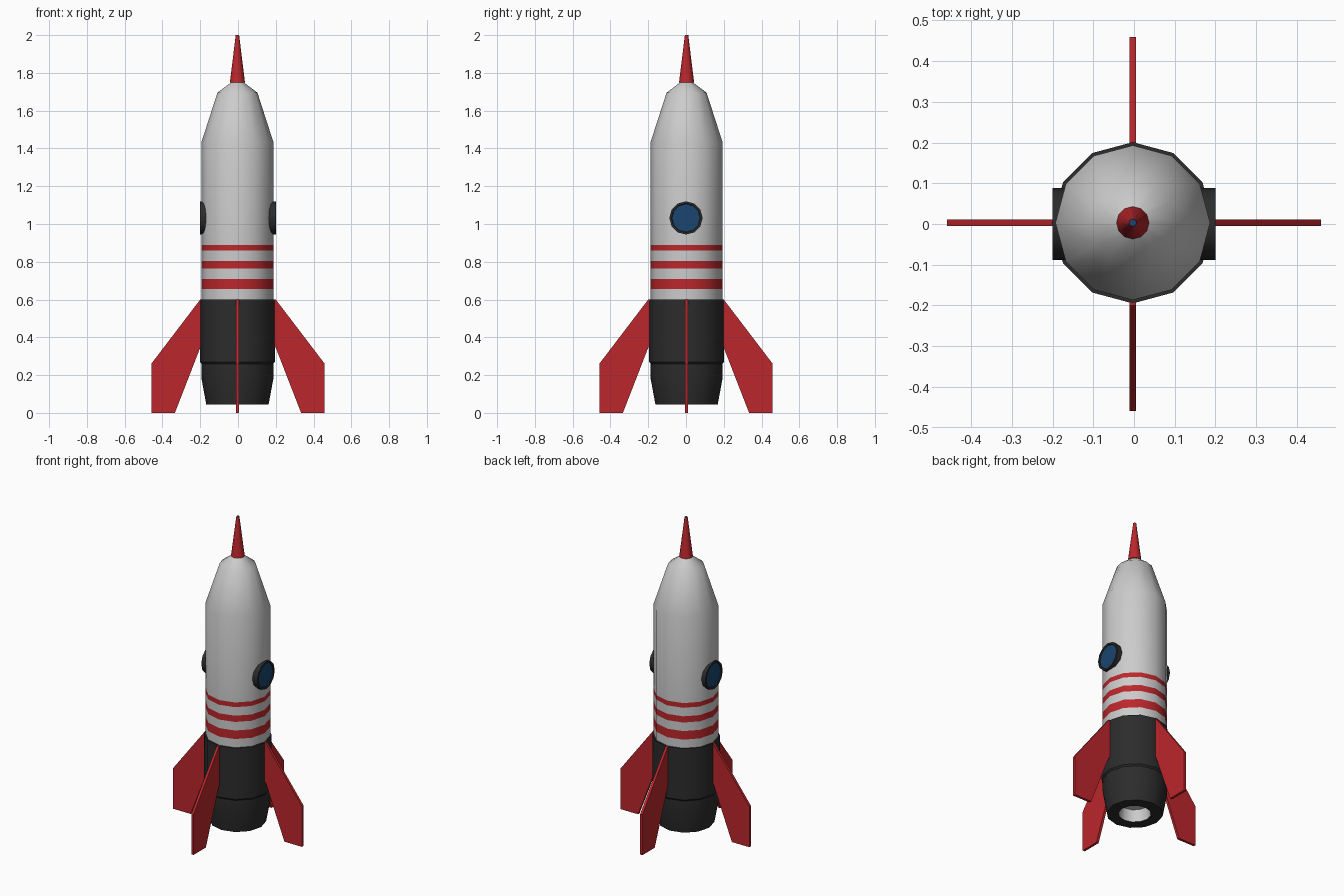
import bpy, bmesh
from math import cos, sin, pi, radians
from mathutils import Matrix, Vector

if "Cube" in bpy.data.objects:
    bpy.data.objects.remove(bpy.data.objects["Cube"])

CX, CY = -0.003, 0.003   # rocket axis
SIDES = 12


def material(name, rgb):
    m = bpy.data.materials.new(name)
    m.diffuse_color = (*rgb, 1)
    m.use_nodes = True
    m.node_tree.nodes["Principled BSDF"].inputs["Base Color"].default_value = m.diffuse_color
    return m


WHITE = material("white paint", (0.8, 0.8, 0.8))
RED = material("red paint", (0.5, 0.02, 0.025))
BLACK = material("black paint", (0.025, 0.025, 0.025))
BLUE = material("blue glass", (0.01, 0.06, 0.16))


def finish(name, bm, mats, matrix):
    bmesh.ops.recalc_face_normals(bm, faces=bm.faces)
    me = bpy.data.meshes.new(name)
    bm.to_mesh(me)
    bm.free()
    for m in mats:
        me.materials.append(m)
    ob = bpy.data.objects.new(name, me)
    bpy.context.collection.objects.link(ob)
    ob.matrix_world = matrix
    bpy.ops.object.select_all(action='DESELECT')
    ob.select_set(True)
    bpy.context.view_layer.objects.active = ob
    bpy.ops.object.shade_smooth_by_angle(angle=radians(35))
    return ob


def lathe(name, profile, mats, bands=(), caps=(0, 0), matrix=None):
    """Revolve (radius, height) points; bands holds a material index per segment."""
    bm = bmesh.new()
    rings = [[bm.verts.new((r * cos(2 * pi * i / SIDES), r * sin(2 * pi * i / SIDES), z))
              for i in range(SIDES)] for r, z in profile]
    for k, (a, b) in enumerate(zip(rings, rings[1:])):
        for i in range(SIDES):
            j = (i + 1) % SIDES
            f = bm.faces.new((a[i], a[j], b[j], b[i]))
            f.material_index = bands[k] if bands else 0
    for ring, mat in zip((rings[0], rings[-1]), caps):
        bm.faces.new(ring).material_index = mat
    return finish(name, bm, mats, matrix or Matrix.Translation((CX, CY, 0)))


# White hull with three red stripes and a tapered nose
R = 0.19
lathe("hull",
      [(R, 0.6), (R, 0.655), (R, 0.71), (R, 0.765), (R, 0.805), (R, 0.86), (R, 0.89),
       (R, 1.435), (0.106, 1.695), (0.036, 1.748)],
      [WHITE, RED], bands=(0, 1, 0, 1, 0, 1, 0, 0, 0))

# Red spike with a blue tip
lathe("nose_spike", [(0.04, 1.748), (0.009, 2.0)], [RED, BLUE], caps=(0, 1))

# Black engine section with a pale recessed exhaust
lathe("engine_section",
      [(0.18, 0.6), (0.198, 0.6), (0.198, 0.27), (0.19, 0.26), (0.19, 0.18),
       (0.165, 0.045), (0.095, 0.045), (0.085, 0.12)],
      [BLACK, WHITE], bands=(0, 0, 0, 0, 0, 0, 1), caps=(0, 1))

# Four swept fins
FIN = [(0.19, 0.6), (0.2, 0.6), (0.459, 0.26), (0.459, 0.0), (0.334, 0.0), (0.2, 0.345), (0.19, 0.345)]
for k, side in enumerate(("right", "back", "left", "front")):
    bm = bmesh.new()
    face = bm.faces.new([bm.verts.new((x, -0.008, z)) for x, z in FIN])
    ext = bmesh.ops.extrude_face_region(bm, geom=[face])["geom"]
    bmesh.ops.translate(bm, vec=Vector((0, 0.016, 0)),
                        verts=[v for v in ext if isinstance(v, bmesh.types.BMVert)])
    offset = Matrix.Translation((0, CY, 0) if k % 2 == 0 else (CX, 0, 0))
    finish(side + "_fin", bm, [RED], offset @ Matrix.Rotation(k * pi / 2, 4, 'Z'))

# Round portholes on both sides: black rim, slightly sunken blue glass
for side, s in (("right", 1), ("left", -1)):
    place = Matrix.Translation((0, 0, 1.032)) @ Matrix.Rotation(s * pi / 2, 4, 'Y')
    lathe(side + "_porthole",
          [(0.088, 0.14), (0.088, 0.2), (0.077, 0.2), (0.074, 0.195)],
          [BLACK, BLUE], bands=(0, 0, 0), caps=(0, 1), matrix=place)
